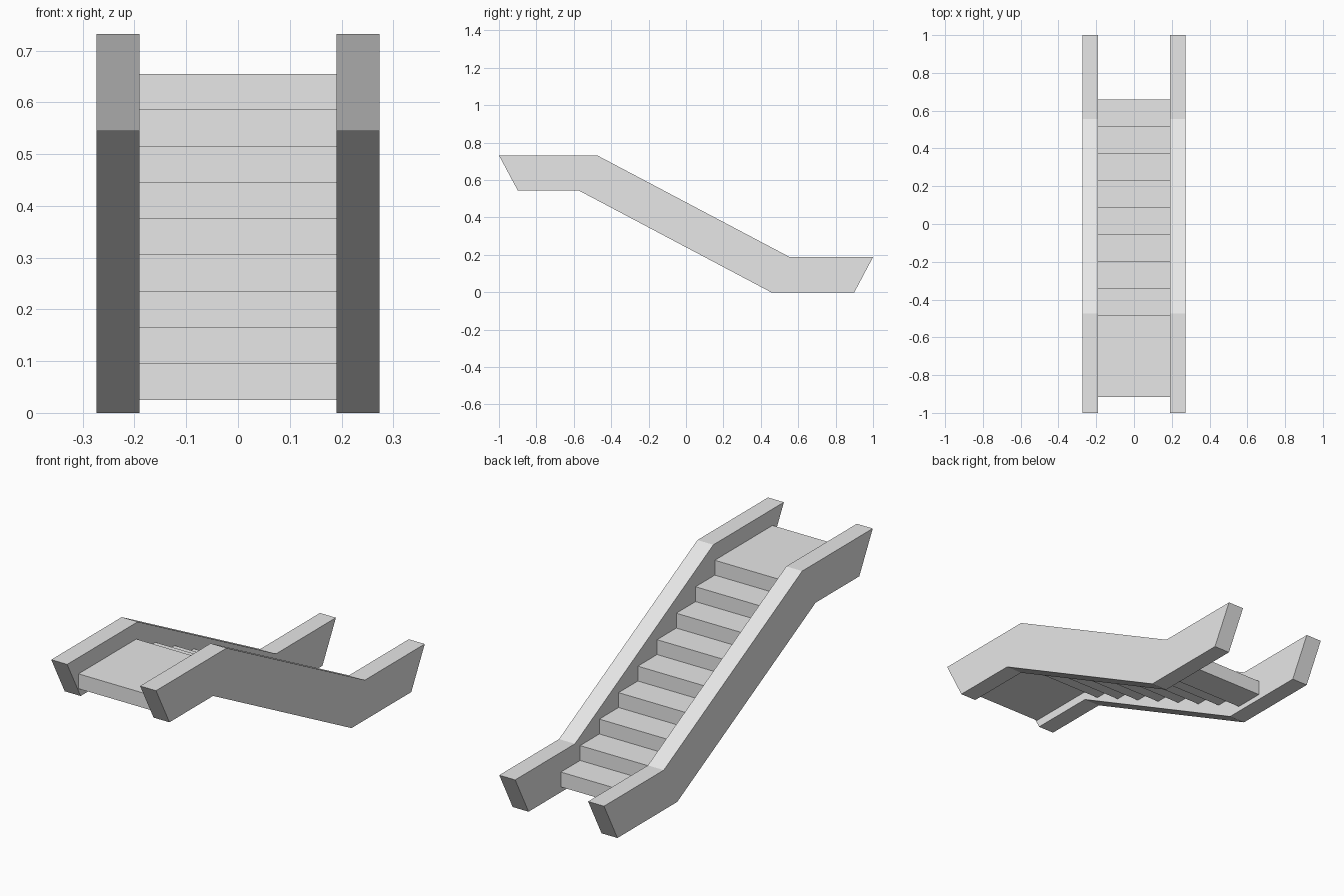
import bpy
import bmesh

cube = bpy.data.objects.get("Cube")
if cube:
    bpy.data.objects.remove(cube, do_unlink=True)

grey = bpy.data.materials.new("light_grey")
grey.use_nodes = True
grey.diffuse_color = (0.8, 0.8, 0.8, 1)
grey.node_tree.nodes["Principled BSDF"].inputs["Base Color"].default_value = (0.8, 0.8, 0.8, 1)


def extrude_profile(name, profile, x0, x1):
    """Extrude a (y, z) outline along x into a flat-shaded solid."""
    bm = bmesh.new()
    face = bm.faces.new([bm.verts.new((x0, y, z)) for y, z in profile])
    ext = bmesh.ops.extrude_face_region(bm, geom=[face])
    moved = [v for v in ext["geom"] if isinstance(v, bmesh.types.BMVert)]
    bmesh.ops.translate(bm, verts=moved, vec=(x1 - x0, 0, 0))
    bmesh.ops.recalc_face_normals(bm, faces=bm.faces)
    mesh = bpy.data.meshes.new(name)
    bm.to_mesh(mesh)
    bm.free()
    mesh.materials.append(grey)
    obj = bpy.data.objects.new(name, mesh)
    bpy.context.collection.objects.link(obj)
    return obj


# Side walls: upper landing, slope, lower landing
INNER, OUTER = 0.19, 0.273
wall = [(-1, 0.732), (-0.475, 0.732), (0.555, 0.188), (1, 0.188),
        (0.9, 0), (0.455, 0), (-0.575, 0.545), (-0.9, 0.545)]
extrude_profile("left_wall", wall, INNER, OUTER)
extrude_profile("right_wall", wall, -OUTER, -INNER)

# Steps: nine rising, the last level continued as a flat landing
DEPTH, RISE = 0.1432, 0.07
LEVELS, COUNT = 9, 11
for i in range(COUNT):
    back = 0.66 - i * DEPTH
    front = back - DEPTH
    bottom = 0.025 + min(i, LEVELS - 1) * RISE
    top = bottom + RISE
    extrude_profile(f"step_{i + 1}",
                    [(front, bottom), (back, bottom), (back, top), (front, top)],
                    -INNER, INNER)
